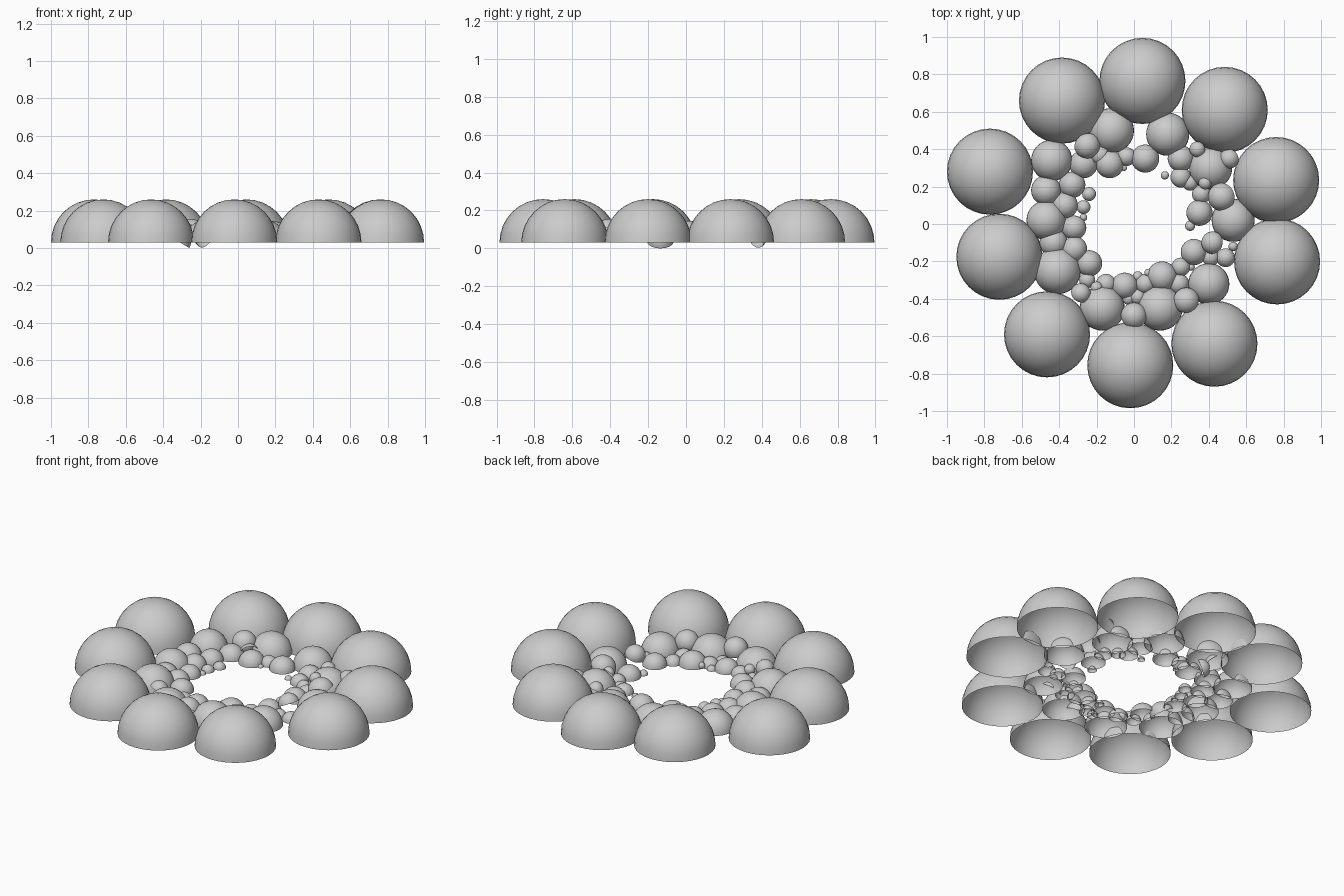
import bpy, bmesh, math
from mathutils import Vector

if "Cube" in bpy.data.objects:
    bpy.data.objects.remove(bpy.data.objects["Cube"])

BASE = 0.03
placed = []   # (centre, radius) of every dome so far


def dome(name, c, r, axis=Vector((0, 0, 1)), seg=32, rings=8):
    """Open hemisphere shell with its pole along the given axis."""
    bm = bmesh.new()
    rot = Vector((0, 0, 1)).rotation_difference(axis)
    loops = []
    for i in range(rings):
        a = math.pi / 2 * i / rings
        loops.append([bm.verts.new(c + rot @ Vector((
            r * math.cos(a) * math.cos(2 * math.pi * k / seg),
            r * math.cos(a) * math.sin(2 * math.pi * k / seg),
            r * math.sin(a)))) for k in range(seg)])
    top = bm.verts.new(c + rot @ Vector((0, 0, r)))
    for lo, hi in zip(loops, loops[1:]):
        for k in range(seg):
            n = (k + 1) % seg
            bm.faces.new((lo[k], lo[n], hi[n], hi[k]))
    for k in range(seg):
        bm.faces.new((loops[-1][k], loops[-1][(k + 1) % seg], top))
    for f in bm.faces:
        f.smooth = True
    me = bpy.data.meshes.new(name)
    bm.to_mesh(me)
    bm.free()
    bpy.context.collection.objects.link(bpy.data.objects.new(name, me))
    placed.append((c, r))


def seat(x, y):
    """Point and normal where a small dome rests: on a host dome or the base."""
    best, normal = Vector((x, y, BASE)), Vector((0, 0, 1))
    for c, r in placed:
        d2 = r * r - (x - c.x) ** 2 - (y - c.y) ** 2
        if d2 > 0 and c.z + math.sqrt(d2) > best.z:
            best = Vector((x, y, c.z + math.sqrt(d2)))
            normal = (best - c).normalized()
    return best, normal


# outer ring of large domes (hundredths of a unit)
outer = [(4.5, 76.5), (-38.5, 66), (48.5, 61), (-77, 28), (76, 23.5),
         (-72, -17.5), (76.5, -20), (-46.5, -59), (43, -64), (-2, -75.5)]
for x, y in outer:
    dome("outer_dome", Vector((x / 100, y / 100, BASE)), 0.23)

# middle ring
middle = [(-12, 50, 12), (18, 48, 11.5), (-44, 34, 11), (-47, 2, 10.5),
          (-41, -25, 12.5), (-17, -45, 12), (14, -45, 12), (40, -32, 11),
          (53, 2, 11.5), (41, 30, 11.5)]
for x, y, r in middle:
    dome("middle_dome", Vector((x / 100, y / 100, BASE)), r / 100)

# raised domes leaning inward, bridging the gaps between larger ones
raised = [(-25, 42, 7), (34, 40, 4.3), (51, 35, 5.3), (47, 14.5, 7.5),
          (42, -10, 6), (28, -41, 7), (0, -49, 7), (-28.5, -37, 5.3)]
# inner cluster of small domes
inner = [(-47, 18, 8), (-37, 10, 7), (-33, 21, 7), (-43, -10, 7.5), (-32, -2, 6.5),
         (-24, -21, 7), (-18, 37, 5.5), (-27, 32, 7.5), (-13, 32, 7.5), (6, 35, 7.5),
         (-4, 36, 5), (25, 35, 7), (25, 25, 5.5), (36, 16, 5), (35, 6, 7),
         (30, -1, 2.7), (32, -15, 7), (41, -18, 4.5), (49, -18, 5), (25, -23, 5),
         (15, -28, 8), (24, -32, 5.5), (-5, -33, 7), (2, -39, 4.3), (-3, -40, 3.2),
         (-15, -32, 5.3), (6, -32, 5.3), (7.5, -26, 2), (2, -28, 2.7), (-25, -30, 4.3),
         (-20, -34, 3.2), (-24, 16, 3.7), (-27, 9, 3.7), (-27, 3.5, 2), (-5.5, 30, 1.7),
         (16.5, 26, 2.2), (30, 22, 4.2), (38, 22, 3.5), (30.5, -23, 2), (53, -12, 2.5)]
for x, y, r in sorted(inner, key=lambda d: -d[2]):
    c, n = seat(x / 100, y / 100)
    dome("inner_dome", c, r / 100, n)
for x, y, r in raised:
    inward = Vector((-x, -y, 0)).normalized() * 0.5
    dome("raised_dome", Vector((x / 100, y / 100, 0.085)), r / 100,
         (inward + Vector((0, 0, 1))).normalized())

# one tilted dome whose rim dips to the ground
dome("tilted_dome", Vector((-0.32, -0.135, 0.036)), 0.07,
     Vector((math.sin(0.54), 0, math.cos(0.54))))
